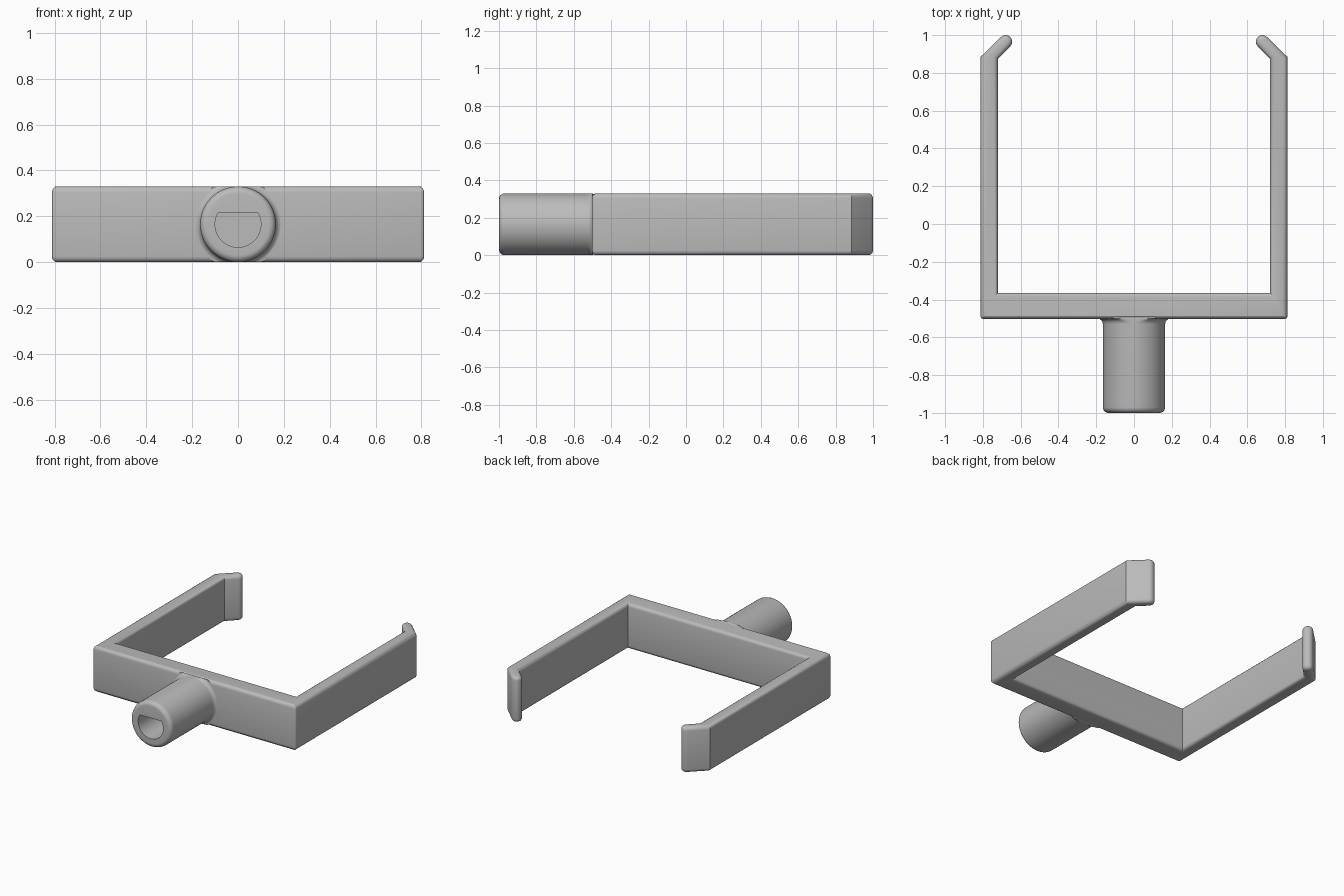
import bpy, bmesh, math
from math import cos, sin, pi

if "Cube" in bpy.data.objects:
    bpy.data.objects.remove(bpy.data.objects["Cube"])

HEIGHT = 0.33
MID = HEIGHT / 2

grey = bpy.data.materials.new("plain grey")
grey.use_nodes = True
colour = (0.5, 0.5, 0.5, 1)
grey.diffuse_color = colour
grey.node_tree.nodes["Principled BSDF"].inputs["Base Color"].default_value = colour


def make_object(name, bm):
    bmesh.ops.recalc_face_normals(bm, faces=bm.faces)
    mesh = bpy.data.meshes.new(name)
    bm.to_mesh(mesh)
    bm.free()
    mesh.materials.append(grey)
    obj = bpy.data.objects.new(name, mesh)
    bpy.context.collection.objects.link(obj)
    return obj


def smooth(obj):
    bpy.ops.object.select_all(action="DESELECT")
    obj.select_set(True)
    bpy.context.view_layer.objects.active = obj
    bpy.ops.object.shade_smooth_by_angle(angle=math.radians(32))


def extrude(points, direction):
    bm = bmesh.new()
    face = bm.faces.new([bm.verts.new(p) for p in points])
    new = bmesh.ops.extrude_face_region(bm, geom=[face])["geom"]
    verts = [g for g in new if isinstance(g, bmesh.types.BMVert)]
    bmesh.ops.translate(bm, vec=direction, verts=verts)
    return bm


def arc(cx, cy, r, start, end, steps):
    angles = [math.radians(start + (end - start) * i / steps) for i in range(steps + 1)]
    return [(cx + r * cos(a), cy + r * sin(a)) for a in angles]


# Fork: crossbar, two arms and inward hooks with rounded tips
half = arc(0.8, -0.49, 0.012, -90, 0, 3) + [(0.812, 0.885)]
half += arc(0.68, 0.965, 0.035, 45, 225, 10) + [(0.72, 0.876), (0.72, -0.365)]
outline = half + [(-x, y) for x, y in reversed(half)]
bm = extrude([(x, y, 0) for x, y in outline], (0, 0, HEIGHT))
rims = [e for e in bm.edges if abs(e.verts[0].co.z - e.verts[1].co.z) < 0.001]
bmesh.ops.bevel(bm, geom=rims, offset=0.025, segments=4, profile=0.5,
                affect="EDGES", clamp_overlap=False)
smooth(make_object("fork", bm))

# Socket: turned tube with a rounded front rim and a fillet at the crossbar
profile = [(0.0, -1.0)] + arc(0.135, -0.97, 0.03, -90, 0, 6)
profile += arc(0.195, -0.53, 0.03, 180, 90, 6) + [(0.195, -0.45), (0.0, -0.45)]
bm = bmesh.new()
verts = [bm.verts.new((r, y, 0)) for r, y in profile]
edges = [bm.edges.new(pair) for pair in zip(verts, verts[1:])]
bmesh.ops.spin(bm, geom=verts + edges, cent=(0, 0, 0), axis=(0, 1, 0),
               angle=2 * pi, steps=64)
bmesh.ops.remove_doubles(bm, verts=bm.verts, dist=0.0005)
for v in bm.verts:
    v.co.z = min(max(v.co.z + MID, 0.0), HEIGHT)
    if v.co.y > -0.49:
        v.co.z = min(max(v.co.z, 0.03), HEIGHT - 0.03)
socket = make_object("socket", bm)

# D-shaped shaft hole
hole = arc(0, MID, 0.1, 150, 390, 40)
cutter = make_object("hole_cutter", extrude([(x, -1.1, z) for x, z in hole], (0, 0.5, 0)))
cutter.hide_render = True
cut = socket.modifiers.new("hole", "BOOLEAN")
cut.object = cutter
cut.operation = "DIFFERENCE"
cut.solver = "EXACT"
bpy.context.view_layer.objects.active = socket
bpy.ops.object.modifier_apply(modifier="hole")
bpy.data.objects.remove(cutter)
smooth(socket)
